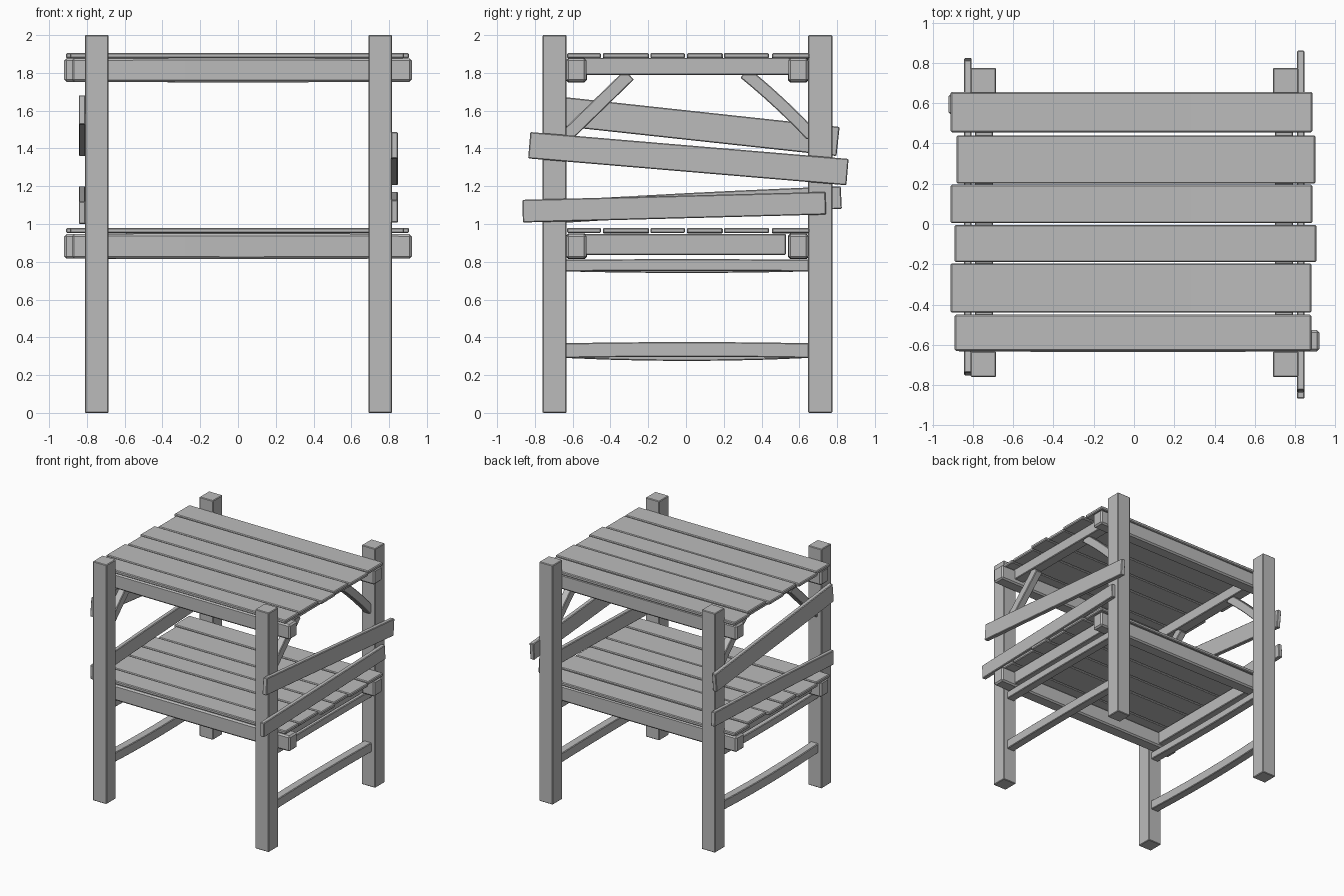
import bpy, bmesh
from mathutils import Vector

if "Cube" in bpy.data.objects:
    bpy.data.objects.remove(bpy.data.objects["Cube"], do_unlink=True)

wood = bpy.data.materials.new("grey_wood")
wood.use_nodes = True
GREY = (0.5, 0.5, 0.5, 1)
wood.diffuse_color = GREY
wood.node_tree.nodes["Principled BSDF"].inputs["Base Color"].default_value = GREY


def timber(name, start, end, width, height, bow=0.0, bevel=0.005, taper=0.0):
    """Square timber from start to end, bowed up or down and narrowed at its ends."""
    a, b = Vector(start), Vector(end)
    along = (b - a).normalized()
    side = Vector((0, 1, 0)) if abs(along.x) > 0.5 else Vector((1, 0, 0))
    up = side.cross(along).normalized()
    if up.z < 0:
        up.negate()
    steps = 6 if bow or taper else 1
    bm = bmesh.new()
    rings = []
    for i in range(steps + 1):
        t = i / steps
        arch = 4 * t * (1 - t)
        mid = a.lerp(b, t) + up * bow * arch
        scale = 1 - taper * (1 - arch)
        rings.append([bm.verts.new(mid + side * u * width * scale / 2 + up * v * height * scale / 2)
                      for u, v in ((-1, -1), (1, -1), (1, 1), (-1, 1))])
    for r, s in zip(rings, rings[1:]):
        for k in range(4):
            n = (k + 1) % 4
            bm.faces.new((r[k], r[n], s[n], s[k]))
    bm.faces.new(rings[0])
    bm.faces.new(rings[-1])
    bmesh.ops.recalc_face_normals(bm, faces=bm.faces)
    mesh = bpy.data.meshes.new(name)
    bm.to_mesh(mesh)
    bm.free()
    mesh.materials.append(wood)
    obj = bpy.data.objects.new(name, mesh)
    bpy.context.collection.objects.link(obj)
    if bevel:
        mod = obj.modifiers.new("worn_edges", "BEVEL")
        mod.width = bevel
        mod.segments = 1
        mod.limit_method = "ANGLE"
    return obj


# Corner posts
for side, x in (("right", -0.748), ("left", 0.753)):
    for end, y in (("front", -0.696), ("back", 0.711)):
        timber(f"{end}_{side}_post", (x, y, 0), (x, y, 2), 0.126, 0.128)

# Slats: y centre, depth, right end, left end
SLATS = ((-0.54, 0.18, -0.89, 0.88), (-0.318, 0.245, -0.91, 0.88),
         (-0.097, 0.184, -0.89, 0.905), (0.1, 0.19, -0.91, 0.885),
         (0.32, 0.24, -0.88, 0.9), (0.555, 0.2, -0.91, 0.885))

# Two decks, each with slats on a front and a back beam
for deck, top, beam_z, beam_h in (("upper", 1.905, 1.815, 0.13), ("lower", 0.98, 0.882, 0.135)):
    for i, (y, depth, x0, x1) in enumerate(SLATS):
        timber(f"{deck}_slat_{i + 1}", (x0, y, top - 0.014), (x1, y, top - 0.014),
               depth, 0.028, bow=-0.003 * (i % 2), bevel=0.006)
    for end, y, x0, x1 in (("front", -0.58, -0.88, 0.92), ("back", 0.595, -0.92, 0.88)):
        timber(f"{deck}_{end}_beam", (x0, y, beam_z), (x1, y, beam_z), 0.11, beam_h,
               bevel=0.012, taper=0.04)

# Side rails and corner braces
for side, x, sag in (("right", -0.745, -0.016), ("left", 0.745, 0.006)):
    timber(f"{side}_upper_rail", (x, -0.54, 1.835), (x, 0.55, 1.835), 0.09, 0.09)
    timber(f"{side}_deck_rail", (x, -0.535, 0.892), (x, 0.53, 0.892), 0.09, 0.11)
    timber(f"{side}_middle_rail", (x, -0.645, 0.78), (x, 0.655, 0.78), 0.07, 0.062, bow=sag / 2)
    timber(f"{side}_bottom_rail", (x, -0.645, 0.33), (x, 0.655, 0.33), 0.07, 0.078, bow=sag)
    timber(f"{side}_front_brace", (x, -0.65, 1.45), (x, -0.3, 1.79), 0.06, 0.07)
    timber(f"{side}_back_brace", (x, 0.665, 1.47), (x, 0.31, 1.8), 0.06, 0.068, bow=0.008)

# Crooked boards nailed outside the posts
timber("left_high_board", (0.828, -0.83, 1.417), (0.828, 0.855, 1.275), 0.038, 0.14)
timber("left_low_board", (0.828, -0.865, 1.068), (0.828, 0.74, 1.11), 0.038, 0.12)
timber("right_high_board", (-0.825, -0.745, 1.605), (-0.825, 0.805, 1.437), 0.036, 0.155)
timber("right_low_board", (-0.825, -0.75, 1.06), (-0.825, 0.822, 1.14), 0.036, 0.12, bow=0.005)
